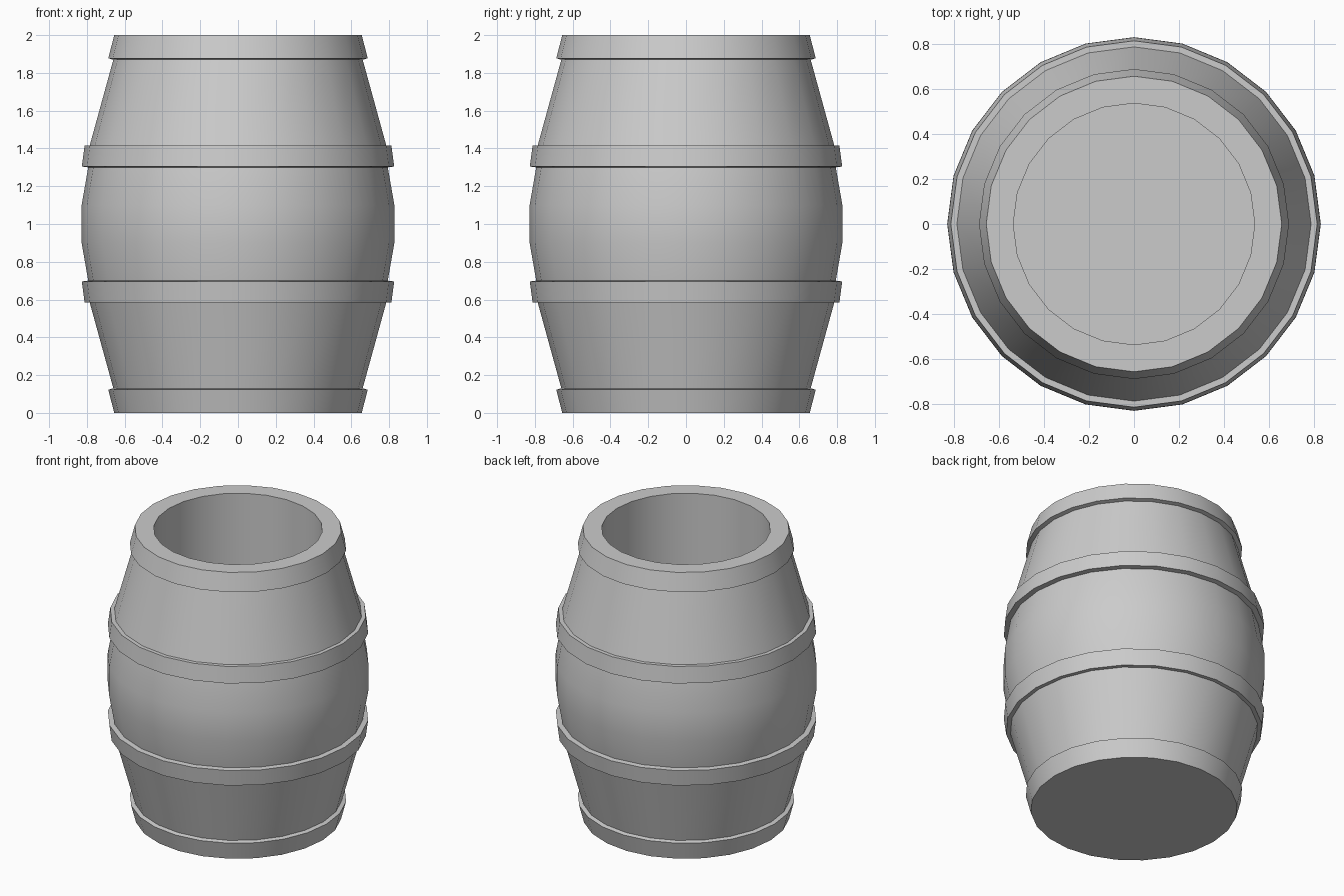
import bpy, bmesh
from math import cos, sin, tau, radians

if "Cube" in bpy.data.objects:
    bpy.data.objects.remove(bpy.data.objects["Cube"])

SIDES = 24


def lathe(name, profile):
    """Spin an (r, z) profile around z; points with r = 0 end in a cap."""
    bm = bmesh.new()
    rings = [[bm.verts.new((r * cos(tau * i / SIDES), r * sin(tau * i / SIDES), z))
              for i in range(SIDES)] for r, z in profile]
    for a, b in zip(rings, rings[1:]):
        for i in range(SIDES):
            j = (i + 1) % SIDES
            bm.faces.new((a[i], a[j], b[j], b[i]))
    # Flat discs close both ends of the profile
    bm.faces.new(rings[0][::-1])
    bm.faces.new(rings[-1])
    bmesh.ops.recalc_face_normals(bm, faces=bm.faces)
    mesh = bpy.data.meshes.new(name)
    bm.to_mesh(mesh)
    bm.free()
    obj = bpy.data.objects.new(name, mesh)
    bpy.context.collection.objects.link(obj)
    bpy.ops.object.select_all(action='DESELECT')
    obj.select_set(True)
    bpy.context.view_layer.objects.active = obj
    bpy.ops.object.shade_smooth_by_angle(angle=radians(30))
    return obj


# Upper half of the outside, from the belly up: staves, hoop, staves, rim hoop
upper = [(0.828, 1.10), (0.793, 1.30), (0.827, 1.304), (0.812, 1.416),
         (0.785, 1.416), (0.660, 1.87), (0.687, 1.877), (0.655, 2.0)]
# Lower half is the mirror image
lower = [(r, 2.0 - z) for r, z in reversed(upper)]
# Open mouth with a straight inner wall down to the floor
inside = [(0.535, 2.0), (0.535, 0.12)]

lathe("barrel", lower + upper + inside)
